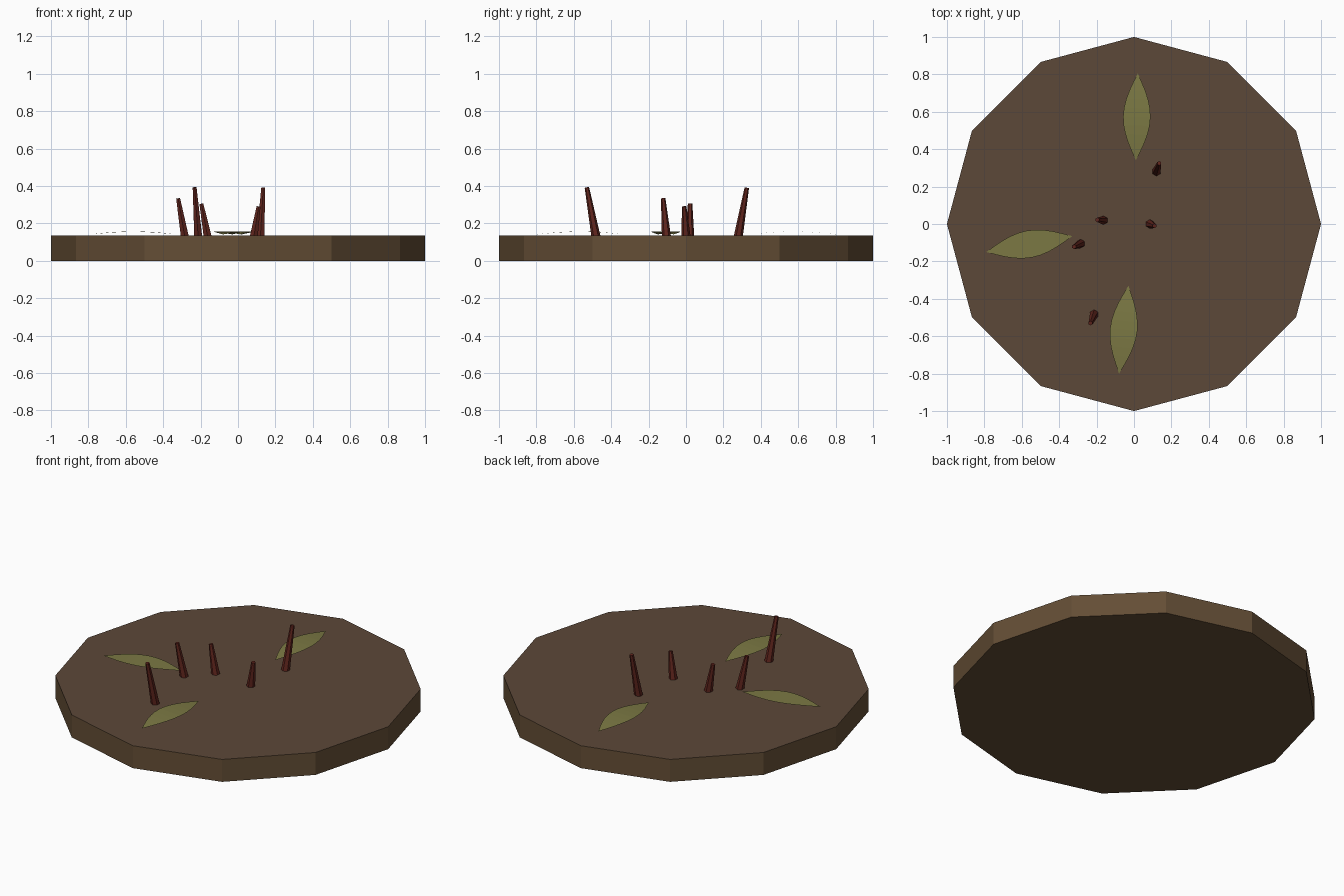
import bpy, bmesh, math
from mathutils import Vector

old = bpy.data.objects.get("Cube")
if old:
    bpy.data.objects.remove(old, do_unlink=True)

TOP = 0.135


def material(name, rgb):
    m = bpy.data.materials.new(name)
    m.use_nodes = True
    colour = (*rgb, 1)
    m.diffuse_color = colour
    m.node_tree.nodes["Principled BSDF"].inputs["Base Color"].default_value = colour
    return m


def make_object(name, bm, *mats):
    mesh = bpy.data.meshes.new(name)
    bm.to_mesh(mesh)
    bm.free()
    for m in mats:
        mesh.materials.append(m)
    ob = bpy.data.objects.new(name, mesh)
    bpy.context.collection.objects.link(ob)
    return ob


soil = material("soil brown", (0.107, 0.065, 0.040))
edge = material("earth edge brown", (0.127, 0.076, 0.036))
red = material("dark red shoot", (0.115, 0.018, 0.012))
green = material("olive leaf", (0.20, 0.19, 0.057))

# Twelve-sided ground disc, soil colour on the top face
bm = bmesh.new()
ring = [bm.verts.new((math.cos(i * math.tau / 12), math.sin(i * math.tau / 12), 0))
        for i in range(12)]
base = bm.faces.new(ring)
up = bmesh.ops.extrude_face_region(bm, geom=[base], use_keep_orig=True)["geom"]
for v in up:
    if isinstance(v, bmesh.types.BMVert):
        v.co.z = TOP
bmesh.ops.recalc_face_normals(bm, faces=bm.faces)
for f in bm.faces:
    f.material_index = 0 if f.normal.z > 0.5 else 1
make_object("ground_disc", bm, soil, edge)


# Tapered, leaning shoots
def shoot(name, foot, tip, sides=6):
    foot, tip = Vector((*foot, TOP - 0.003)), Vector(tip)
    axis = tip - foot
    bm = bmesh.new()
    bmesh.ops.create_cone(bm, cap_ends=True, segments=sides, radius1=0.024,
                          radius2=0.012, depth=axis.length)
    turn = Vector((0, 0, 1)).rotation_difference(axis)
    for v in bm.verts:
        v.co = turn @ v.co + (foot + tip) / 2
    make_object(name, bm, red)


shoots = [
    ((-0.285, -0.105), (-0.32, -0.122, 0.333)),
    ((-0.213, -0.482), (-0.232, -0.53, 0.392)),
    ((-0.163, 0.02), (-0.196, 0.022, 0.305)),
    ((0.085, 0.0), (0.11, -0.01, 0.29)),
    ((0.12, 0.28), (0.135, 0.325, 0.39)),
]
for n, (foot, tip) in enumerate(shoots, 1):
    shoot(f"shoot_{n}", foot, tip)


# Thin leaves, arched along their length
def leaf(name, inner, outer, half_width=0.073, steps=10):
    inner, outer = Vector(inner), Vector(outer)
    along = outer - inner
    side = Vector((-along.y, along.x)).normalized()
    bm = bmesh.new()
    rows = []
    for i in range(steps + 1):
        t = i / steps
        bulge = math.sin(math.pi * t)
        mid = inner + along * t
        z = TOP + 0.006 + 0.015 * bulge
        offsets = (0,) if i in (0, steps) else (-1, 1)
        rows.append([bm.verts.new((*(mid + side * half_width * bulge * s), z))
                     for s in offsets])
    for a, b in zip(rows, rows[1:]):
        bm.faces.new(a + b[::-1])
    for f in bm.faces:
        f.normal_update()
        if f.normal.z < 0:
            f.normal_flip()
    make_object(name, bm, green)


leaf("back_leaf", (0.01, 0.34), (0.02, 0.805))
leaf("right_leaf", (-0.33, -0.065), (-0.79, -0.15))
leaf("front_leaf", (-0.03, -0.33), (-0.08, -0.80))
